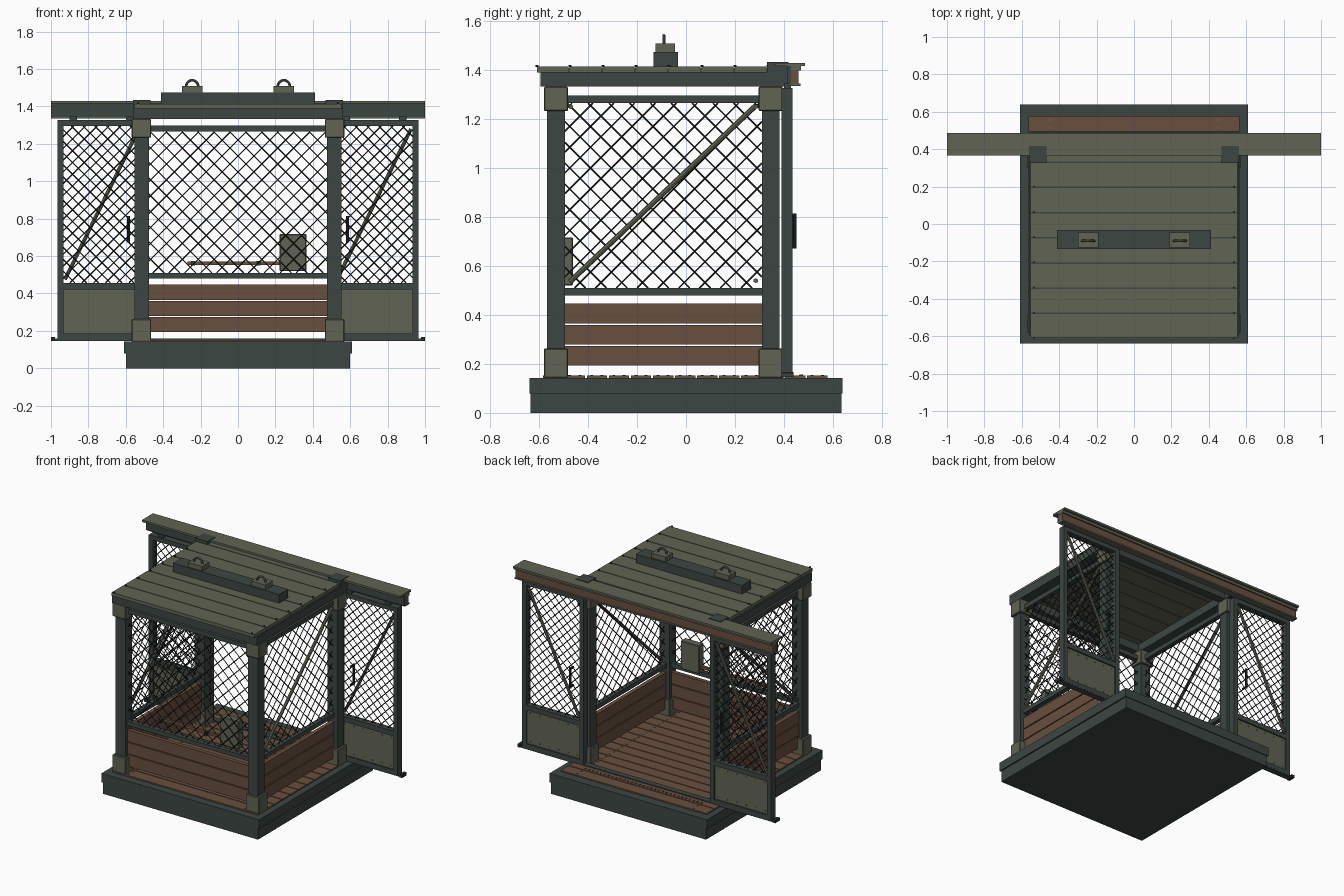
import bpy, bmesh, math
from mathutils import Vector, Matrix

if "Cube" in bpy.data.objects:
    bpy.data.objects.remove(bpy.data.objects["Cube"], do_unlink=True)


def material(name, rgb):
    m = bpy.data.materials.new(name)
    m.use_nodes = True
    m.diffuse_color = (*rgb, 1)
    m.node_tree.nodes["Principled BSDF"].inputs["Base Color"].default_value = (*rgb, 1)
    return m


GREEN = material("dark green steel", (0.045, 0.062, 0.055))
OLIVE = material("olive plate", (0.12, 0.125, 0.088))
BROWN = material("brown timber", (0.14, 0.078, 0.05))
WIRE = material("dark wire", (0.022, 0.026, 0.024))
GREY = material("worn bolt", (0.13, 0.13, 0.11))


def finish(name, bm, mat):
    me = bpy.data.meshes.new(name)
    bm.to_mesh(me)
    bm.free()
    me.materials.append(mat)
    ob = bpy.data.objects.new(name, me)
    bpy.context.collection.objects.link(ob)
    return ob


def boxes(name, mat, items, bevel=0.0):
    """Each item is an x range, a y range and a z range."""
    bm = bmesh.new()
    for ranges in items:
        size = [b - a for a, b in ranges]
        mid = [(a + b) / 2 for a, b in ranges]
        bmesh.ops.create_cube(bm, size=1, matrix=Matrix.Translation(mid) @ Matrix.Diagonal((*size, 1)))
    if bevel:
        bmesh.ops.bevel(bm, geom=bm.edges[:], offset=bevel, segments=1, affect='EDGES')
    return finish(name, bm, mat)


def rods(name, mat, pairs, radius, sides=4):
    bm = bmesh.new()
    for a, b in pairs:
        a, b = Vector(a), Vector(b)
        d = b - a
        turn = d.to_track_quat('Z', 'Y').to_matrix().to_4x4()
        bmesh.ops.create_cone(bm, cap_ends=True, segments=sides, radius1=radius, radius2=radius,
                              depth=d.length, matrix=Matrix.Translation((a + b) / 2) @ turn)
    return finish(name, bm, mat)


def mirror(r):
    return (-r[1], -r[0])


def both(x, y, z):
    """A box and its twin across the middle."""
    return [(x, y, z), (mirror(x), y, z)]


def lattice(name, u, v, pitch, place):
    """Crossed diagonal wires clipped to the rectangle u by v."""
    w, h = u[1] - u[0], v[1] - v[0]
    pairs = []
    for i in range(1, int((w + h) / pitch) + 1):
        c = i * pitch
        s0, s1 = max(0, c - h), min(w, c)
        if s1 - s0 < 0.004:
            continue
        pairs.append((place(u[0] + s0, v[0] + c - s0, 0.002), place(u[0] + s1, v[0] + c - s1, 0.002)))
        pairs.append((place(u[1] - s0, v[0] + c - s0, -0.002), place(u[1] - s1, v[0] + c - s1, -0.002)))
    return rods(name, WIRE, pairs, 0.0033)


# Base platform and floor planks
boxes("base_lower", GREEN, [((-0.6, 0.6), (-0.635, 0.635), (0, 0.082))])
boxes("base_upper", GREEN, [((-0.61, 0.61), (-0.64, 0.64), (0.08, 0.143))])
n, start, step = 13, -0.585, 0.09
boxes("floor_planks", BROWN, [((-0.565, 0.565), (start + i * step, start + i * step + 0.083), (0.14, 0.152))
                              for i in range(n)])
rods("floor_nails", GREY, [((s * 0.45, start + i * step + t, 0.15), (s * 0.45, start + i * step + t, 0.155))
                           for s in (-1, 1) for i in range(n) for t in (0.02, 0.062)], 0.006, 6)

# Corner posts with shoes and caps
PX = (0.475, 0.553)
POSTS = ((-0.567, -0.495), (0.31, 0.382))
boxes("corner_posts", GREEN, [b for y in POSTS for b in both(PX, y, (0.143, 1.335))])
boxes("post_brackets", OLIVE, [b for y in POSTS for z in ((0.143, 0.263), (1.233, 1.333))
                               for b in both((0.464, 0.569), (y[0] - 0.013, y[1] + 0.013), z)], 0.004)

# Timber lower walls
BOARDS = ((0.193, 0.274), (0.28, 0.359), (0.366, 0.447))
boxes("front_boards", BROWN, [((-0.48, 0.48), (-0.545, -0.517), z) for z in BOARDS])
boxes("side_boards", BROWN, [b for z in BOARDS for b in both((0.5, 0.528), (-0.495, 0.31), z)])

# Mesh upper walls
RAILS = ((0.48, 0.51), (1.265, 1.297))
boxes("front_mesh_rails", GREEN, [((-0.48, 0.48), (-0.548, -0.514), z) for z in RAILS])
boxes("side_mesh_rails", GREEN, [b for z in RAILS for b in both((0.497, 0.531), (-0.495, 0.31), z)])
lattice("front_mesh", (-0.48, 0.48), (0.51, 1.265), 0.085, lambda u, v, d: (u, -0.531 + d, v))
for side, s in (("left", 1), ("right", -1)):
    lattice(side + "_mesh", (-0.495, 0.31), (0.51, 1.265), 0.085,
            lambda u, v, d, s=s: (s * (0.514 + d), u, v))
    rods(side + "_brace", OLIVE, [((s * 0.527, -0.475, 0.535), (s * 0.527, 0.285, 1.255))], 0.011, 8)
    rods(side + "_mesh_bolts", GREY, [((s * 0.53, y, z), (s * 0.536, y, z))
                                      for y in (-0.47, 0.285) for z in (0.54, 1.25)], 0.01, 6)

# Control box and grab bar on the front wall
boxes("control_box", OLIVE, [((0.222, 0.366), (-0.515, -0.462), (0.52, 0.717))], 0.004)
boxes("grab_bar", BROWN, [((-0.27, 0.225), (-0.496, -0.478), (0.553, 0.572))])
boxes("grab_bar_mounts", GREEN, [((x, x + 0.02), (-0.52, -0.494), (0.55, 0.575)) for x in (-0.25, 0.1)])

# Roof frame, planks and seams
boxes("roof_frame", GREEN, both((0.48, 0.562), (-0.595, 0.41), (1.333, 1.392))
      + [((-0.48, 0.48), y, (1.333, 1.392)) for y in ((-0.595, -0.525), (0.31, 0.37))])
seams = [-0.613 + i * 0.1347 for i in range(8)]
boxes("roof_planks", OLIVE, [((-0.553, 0.553), (y + 0.004, y + 0.131), (1.39, 1.414)) for y in seams[:-1]]
      + [((-0.553, 0.553), (seams[-1] + 0.004, 0.37), (1.39, 1.414))])
boxes("roof_seams", GREEN, [((-0.553, 0.553), (y - 0.004, y + 0.004), (1.392, 1.411)) for y in seams[1:]])
rods("roof_bolts", WIRE, [((s * 0.535, y + 0.005, 1.412), (s * 0.535, y + 0.005, 1.421))
                          for s in (-1, 1) for y in seams], 0.006, 6)

# Lifting beam, pads and eyes
boxes("lifting_beam", GREEN, [((-0.412, 0.412), (-0.133, -0.033), (1.413, 1.475))])
boxes("lifting_pads", OLIVE, both((0.19, 0.3), (-0.125, -0.045), (1.475, 1.508)))
for side, x in (("left", 0.245), ("right", -0.245)):
    bpy.ops.mesh.primitive_torus_add(major_segments=24, minor_segments=8, major_radius=0.032, minor_radius=0.007,
                                     location=(x, -0.09, 1.508), rotation=(math.pi / 2, 0, 0))
    eye = bpy.context.object
    eye.name = side + "_lifting_eye"
    eye.data.materials.append(GREY)
    bpy.ops.object.shade_smooth_by_angle()

# Overhead door track with clamps
boxes("track_top_plate", OLIVE, [((-1, 1), (0.365, 0.487), (1.416, 1.43))])
boxes("track_web", GREEN, [((-1, 1), (0.412, 0.428), (1.343, 1.416))])
boxes("track_back_plate", OLIVE, [((-1, 1), (0.428, 0.47), (1.398, 1.416)), ((-1, 1), (0.42, 0.468), (1.336, 1.346))])
boxes("track_core", BROWN, [((-0.998, 0.998), (0.428, 0.46), (1.346, 1.398))])
boxes("track_clamps", GREEN, both((0.467, 0.562), (0.33, 0.418), (1.335, 1.434)))

# Bottom door guide with end stops
boxes("bottom_guide", GREEN, [((-1, 1), (0.395, 0.435), (0.147, 0.158))])
boxes("guide_stops", WIRE, both((0.978, 1.0), (0.39, 0.44), (0.147, 0.168)))
rods("threshold_studs", GREY, [((-0.45 + i * 0.03, 0.47, 0.15), (-0.45 + i * 0.03, 0.47, 0.157))
                               for i in range(31)], 0.007, 6)

# Sliding doors, parked open
DY = (0.39, 0.436)
X0, X1 = 0.49, 0.965
boxes("door_frames", GREEN, [b for x in ((X0, X0 + 0.032), (X1 - 0.032, X1)) for b in both(x, DY, (0.155, 1.327))]
      + [b for z in ((0.155, 0.186), (0.422, 0.457), (1.296, 1.327))
         for b in both((X0 + 0.032, X1 - 0.032), DY, z)])
boxes("door_panels", OLIVE, both((X0 + 0.03, X1 - 0.03), (0.4, 0.426), (0.184, 0.424)))
boxes("door_hangers", GREEN, [b for x in (0.56, 0.86) for b in both((x, x + 0.04), (0.4, 0.428), (1.325, 1.345))])
for side, s in (("left", 1), ("right", -1)):
    u = (X0 + 0.03, X1 - 0.03) if s > 0 else (0.03 - X1, -X0 - 0.03)
    lattice(side + "_door_mesh", u, (0.457, 1.296), 0.063, lambda a, v, d: (a, 0.413 + d, v))
    rods(side + "_door_brace", OLIVE, [((u[0] + 0.01, 0.425, 0.475), (u[1] - 0.01, 0.425, 1.28))], 0.01, 8)
    rods(side + "_door_bolts", GREY, [((u[0] + 0.025 + i * 0.0725, y, z), (u[0] + 0.025 + i * 0.0725, y + 0.006, z))
                                      for i in range(6) for y in (0.396, 0.424) for z in (0.205, 0.403)], 0.005, 6)
    # Upright pull handle with its two standoffs
    hx = s * 0.586
    rods(side + "_door_handle", WIRE, [((hx, 0.444, 0.672), (hx, 0.444, 0.815))]
         + [((hx, 0.41, z), (hx, 0.444, z)) for z in (0.68, 0.807)], 0.008, 8)
